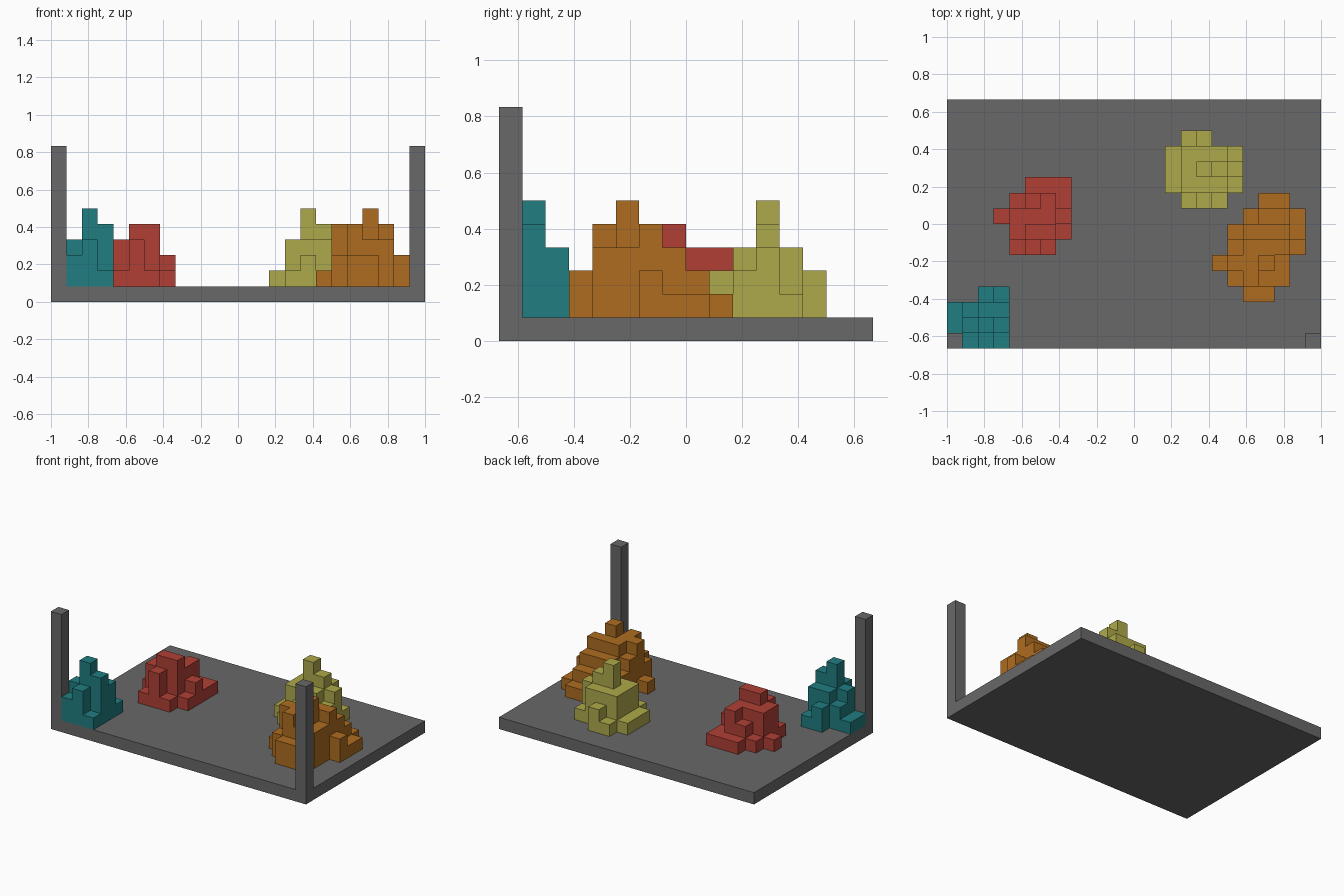
import bpy
import bmesh
from mathutils import Matrix, Vector

U = 1 / 12                      # edge length of one block
COLS, ROWS = 24, 16             # base size in blocks

cube = bpy.data.objects.get("Cube")
if cube:
    bpy.data.objects.remove(cube, do_unlink=True)


def material(name, rgb):
    mat = bpy.data.materials.new(name)
    mat.use_nodes = True
    color = (*rgb, 1)
    mat.diffuse_color = color
    mat.node_tree.nodes["Principled BSDF"].inputs["Base Color"].default_value = color
    return mat


def finish(name, bm, mat):
    mesh = bpy.data.meshes.new(name)
    bmesh.ops.remove_doubles(bm, verts=bm.verts, dist=U / 100)
    bmesh.ops.recalc_face_normals(bm, faces=bm.faces)
    bm.to_mesh(mesh)
    bm.free()
    mesh.materials.append(mat)
    obj = bpy.data.objects.new(name, mesh)
    bpy.context.collection.objects.link(obj)
    return obj


def point(i, j, k):
    """Block grid position to model position."""
    return Vector((i - COLS / 2, j - ROWS / 2, k)) * U


def box(name, low, high, mat):
    a, b = point(*low), point(*high)
    bm = bmesh.new()
    place = Matrix.Translation((a + b) / 2) @ Matrix.Diagonal((*(b - a), 1))
    bmesh.ops.create_cube(bm, size=1, matrix=place)
    return finish(name, bm, mat)


def mound(name, left, front, rows, mat):
    """Stepped heap; rows run back to front, each digit is a column top level."""
    heights = {}
    for j, row in enumerate(reversed(rows)):
        for i, char in enumerate(row):
            if char != ".":
                heights[left + i, front + j] = int(char)
    bm = bmesh.new()

    def quad(*corners):
        bm.faces.new([bm.verts.new(point(*c)) for c in corners])

    for (i, j), top in heights.items():
        ring = [(i, j), (i + 1, j), (i + 1, j + 1), (i, j + 1)]
        quad(*[(*c, top) for c in ring])
        quad(*[(*c, 1) for c in reversed(ring)])
        # exposed side walls, one block high each
        for n, (di, dj) in enumerate([(0, -1), (1, 0), (0, 1), (-1, 0)]):
            a, b = ring[n], ring[(n + 1) % 4]
            for k in range(heights.get((i + di, j + dj), 1), top):
                quad((*a, k), (*b, k), (*b, k + 1), (*a, k + 1))
    obj = finish(name, bm, mat)
    # merge coplanar block faces
    bm = bmesh.new()
    bm.from_mesh(obj.data)
    bmesh.ops.dissolve_limit(bm, angle_limit=0.01, verts=bm.verts, edges=bm.edges)
    bm.to_mesh(obj.data)
    bm.free()
    return obj


grey = material("stone grey", (0.14, 0.14, 0.14))
teal = material("teal", (0.014, 0.205, 0.22))
red = material("brick red", (0.44, 0.051, 0.036))
yellow = material("olive yellow", (0.42, 0.40, 0.07))
orange = material("burnt orange", (0.42, 0.15, 0.014))

# Base slab and the two front corner posts
box("base_slab", (0, 0, 0), (COLS, ROWS, 1), grey)
for name, i in (("right_post", 0), ("left_post", COLS - 1)):
    box(name, (i, 0, 1), (i + 1, 1, 10), grey)

# Stepped heaps
mound("teal_heap", 0, 0, ["..32",
                          "2344",
                          "2465",
                          ".342"], teal)
mound("red_heap", 3, 6, ["..222",
                         ".2342",
                         "24443",
                         ".4552",
                         ".242."], red)
mound("yellow_heap", 14, 9, [".23..",
                             "24442",
                             "24654",
                             "24443",
                             ".232."], yellow)
mound("orange_heap", 17, 3, ["...22.",
                             "..2332",
                             ".34442",
                             ".45553",
                             "25564.",
                             ".3544.",
                             "..33.."], orange)
